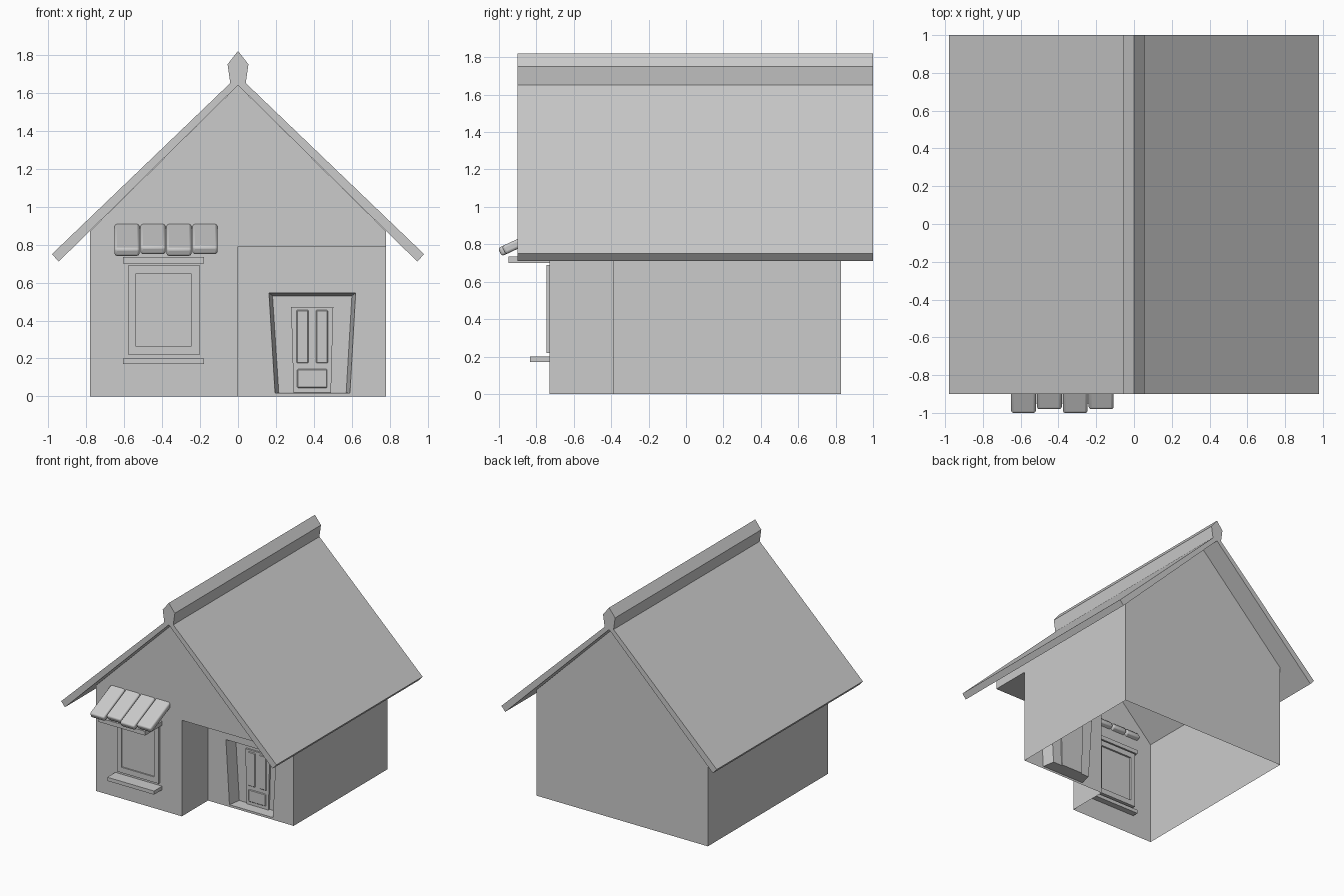
import bpy, bmesh, math
from mathutils import Vector

if "Cube" in bpy.data.objects:
    bpy.data.objects.remove(bpy.data.objects["Cube"])


def make(name, polys):
    """Object from polygons given as 3D points; shared points are welded."""
    bm = bmesh.new()
    for p in polys:
        bm.faces.new([bm.verts.new(v) for v in p])
    bmesh.ops.remove_doubles(bm, verts=bm.verts, dist=1e-5)
    bmesh.ops.recalc_face_normals(bm, faces=bm.faces)
    me = bpy.data.meshes.new(name)
    bm.to_mesh(me)
    bm.free()
    ob = bpy.data.objects.new(name, me)
    bpy.context.collection.objects.link(ob)
    return ob


def at(pts, y):
    return [(x, y, z) for x, z in pts]


def bridge(a, b):
    n = len(a)
    return [[a[i], a[(i + 1) % n], b[(i + 1) % n], b[i]] for i in range(n)]


def prism(name, pts, y0, y1):
    """Extrude an xz profile along y."""
    a, b = at(pts, y0), at(pts, y1)
    return make(name, [a, b] + bridge(a, b))


def rect(x0, x1, z0, z1):
    return [(x0, z0), (x1, z0), (x1, z1), (x0, z1)]


def bevel(ob, width, segments=1):
    m = ob.modifiers.new("Bevel", "BEVEL")
    m.width, m.segments = width, segments


W, EAVE, PEAK, PORCH = 0.78, 0.87, 1.64, 0.79
F, R, B = -0.73, -0.39, 0.83          # front, recessed front, back

# Hollow walls with an open underside, an open corner porch and a door niche
hole = [(0.195, 0.018), (0.59, 0.018), (0.62, 0.545), (0.163, 0.545)]
niche = [(0.215, 0.02), (0.57, 0.02), (0.60, 0.53), (0.182, 0.53)]
outer = rect(0, W, 0, PORCH)
front = [(-W, 0), (0, 0), (0, PORCH), (W, PORCH), (W, EAVE), (0, PEAK), (-W, EAVE)]
back = [(-W, 0), (W, 0), (W, EAVE), (0, PEAK), (-W, EAVE)]
NB = R + 0.10
make("house_walls", [
    at(front, F), at(back, B),
    [(-W, F, 0), (-W, B, 0), (-W, B, EAVE), (-W, F, EAVE)],
    [(W, R, 0), (W, B, 0), (W, B, EAVE), (W, F, EAVE), (W, F, PORCH), (W, R, PORCH)],
    [(0, F, 0), (0, R, 0), (0, R, PORCH), (0, F, PORCH)],
    [(0, F, PORCH), (W, F, PORCH), (W, R, PORCH), (0, R, PORCH)],
    *bridge(at(outer, R), at(hole, R)),
    *bridge(at(hole, R), at(niche, NB)), at(niche, NB)])

# Roof slabs and ridge beam
half = [(0.98, 0.75), (0.945, 0.71)]
prism("roof", [(0, 1.69)] + half + [(0, PEAK)] +
      [(-x, z) for x, z in reversed(half)], -0.9, 1.0)
prism("ridge_beam", [(0, 1.82), (0.055, 1.75), (0.04, 1.645),
                     (-0.04, 1.645), (-0.055, 1.75)], -0.9, 1.0)

# Door with raised panels
DY = NB - 0.015
prism("door", [(0.293, 0.02), (0.49, 0.02), (0.502, 0.47), (0.28, 0.47)], DY, NB + 0.01)
for name, r in (("left", (0.308, 0.372, 0.175, 0.455)),
                ("right", (0.41, 0.474, 0.175, 0.455)),
                ("lower", (0.312, 0.47, 0.045, 0.145))):
    bevel(prism("door_panel_" + name, rect(*r), DY - 0.006, DY + 0.01), 0.005)

# Window: frame ring, pane, sill and lintel
o, i = rect(-0.58, -0.20, 0.22, 0.69), rect(-0.54, -0.245, 0.265, 0.645)
y0, y1 = -0.745, -0.68
make("window_frame", bridge(at(o, y0), at(i, y0)) + bridge(at(o, y1), at(i, y1)) +
     bridge(at(o, y0), at(o, y1)) + bridge(at(i, y0), at(i, y1)))
prism("window_pane", i, -0.734, -0.695)
prism("window_sill", rect(-0.605, -0.18, 0.17, 0.20), -0.835, -0.68)
prism("window_lintel", rect(-0.605, -0.18, 0.70, 0.735), -0.95, -0.68)

# Sloping awning tiles with rounded edges, every second one set back
tilt = math.radians(25)
for k in range(4):
    L = 0.32 - 0.022 * (k % 2)
    t = prism("awning_tile_%d" % (k + 1), rect(-0.066, 0.066, -0.024, 0.024), -L, 0)
    t.rotation_euler = (tilt, 0, 0)
    t.location = (-0.585 + 0.137 * k, -0.705, 0.893)
    bevel(t, 0.014, 3)
    bpy.ops.object.select_all(action="DESELECT")
    t.select_set(True)
    bpy.context.view_layer.objects.active = t
    bpy.ops.object.shade_smooth_by_angle(angle=math.radians(40))
